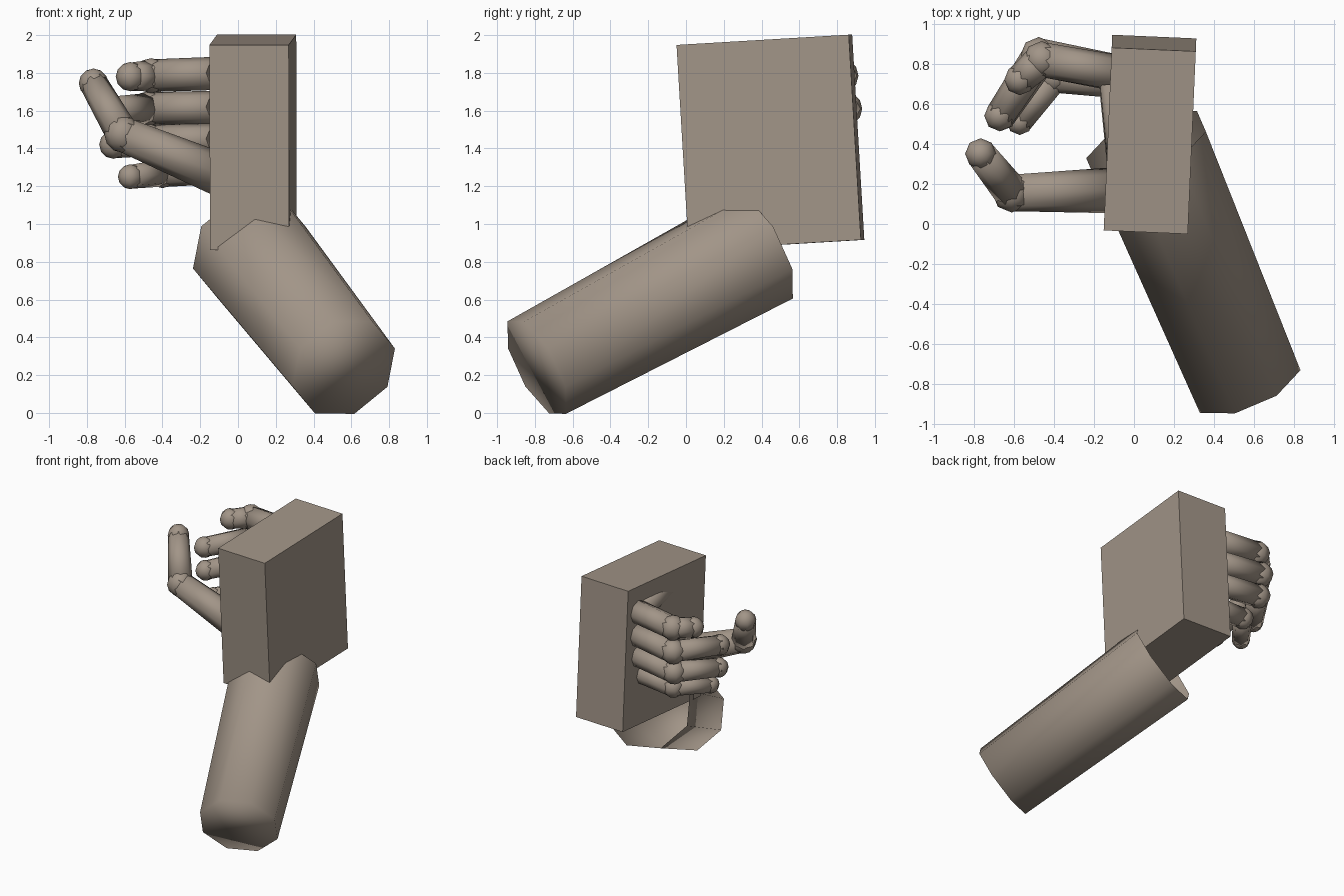
import bpy, bmesh
from math import radians
from mathutils import Vector, Matrix, Euler

if "Cube" in bpy.data.objects:
    bpy.data.objects.remove(bpy.data.objects["Cube"], do_unlink=True)

clay = bpy.data.materials.new("warm_grey_clay")
clay.use_nodes = True
clay.diffuse_color = (0.36, 0.30, 0.245, 1)
clay.node_tree.nodes["Principled BSDF"].inputs["Base Color"].default_value = clay.diffuse_color


def finish(name, bm, smooth=True):
    mesh = bpy.data.meshes.new(name)
    for f in bm.faces:
        f.smooth = smooth
    bm.to_mesh(mesh)
    bm.free()
    mesh.materials.append(clay)
    obj = bpy.data.objects.new(name, mesh)
    bpy.context.collection.objects.link(obj)
    return obj


def limb(name, a, b, r1, r2, side=(0, 0, 1), open_end=False):
    """Eight-sided tapered tube from a to b, with one corner towards side."""
    a, b = Vector(a), Vector(b)
    z = (b - a).normalized()
    y = z.cross(Vector(side)).normalized()
    x = y.cross(z)
    frame = Matrix((x, y, z)).transposed().to_4x4()
    bm = bmesh.new()
    bmesh.ops.create_cone(bm, cap_ends=True, segments=8, radius1=r1, radius2=r2,
                          depth=(b - a).length)
    if open_end:
        caps = [f for f in bm.faces if f.normal.z > 0.9]
        bmesh.ops.delete(bm, geom=caps, context="FACES_ONLY")
    bm.transform(Matrix.Translation((a + b) / 2) @ frame)
    return finish(name, bm)


def ball(name, centre, r):
    bm = bmesh.new()
    bmesh.ops.create_uvsphere(bm, u_segments=8, v_segments=6, radius=r,
                              matrix=Matrix.Translation(centre))
    return finish(name, bm)


def digit(name, base, knuckle, tip, r_base, r_knuckle, r_tip):
    limb(name + "_lower", base, knuckle, r_base, r_knuckle * 0.93)
    ball(name + "_knuckle", knuckle, r_knuckle)
    limb(name + "_upper", knuckle, tip, r_knuckle * 0.9, r_tip * 0.96)
    ball(name + "_tip", tip, r_tip)


# Palm block, slightly tilted
bm = bmesh.new()
bmesh.ops.create_cube(bm, size=1)
bm.transform(Matrix.Translation((0.08, 0.447, 1.432))
             @ Euler((radians(3.4), 0, radians(-2.5))).to_matrix().to_4x4()
             @ Matrix.Diagonal((0.42, 0.914, 1.088, 1)))
finish("palm", bm, smooth=False)

# Forearm, open at the wrist
limb("forearm", (0.56, -0.79, 0.24), (0.06, 0.395, 0.875), 0.295, 0.325,
     side=(0.27, 0.06, 0.10), open_end=True)

# Fingers and the bones that show through the palm
fingers = {
    "index_finger": ((-0.05, 0.75, 1.80), (-0.46, 0.82, 1.785), (-0.57, 0.72, 1.78), 0.088),
    "middle_finger": ((-0.05, 0.75, 1.62), (-0.475, 0.84, 1.61), (-0.67, 0.54, 1.60), 0.088),
    "ring_finger": ((-0.05, 0.74, 1.45), (-0.47, 0.82, 1.44), (-0.66, 0.54, 1.42), 0.085),
    "little_finger": ((-0.05, 0.70, 1.29), (-0.40, 0.73, 1.27), (-0.57, 0.51, 1.25), 0.075),
}
for name, (base, knuckle, tip, r) in fingers.items():
    digit(name, base, knuckle, tip, r, r + 0.005, r * 0.88)
    root = Vector((-0.09, base[1] - 0.05, base[2]))
    limb(name + "_palm_bone", root, root + Vector((0.05, -0.5, 0)), 0.08, 0.08, side=(1, 0, 0))

# Thumb
digit("thumb", (-0.03, 0.17, 1.235), (-0.61, 0.155, 1.475), (-0.765, 0.35, 1.745),
      0.118, 0.098, 0.078)
